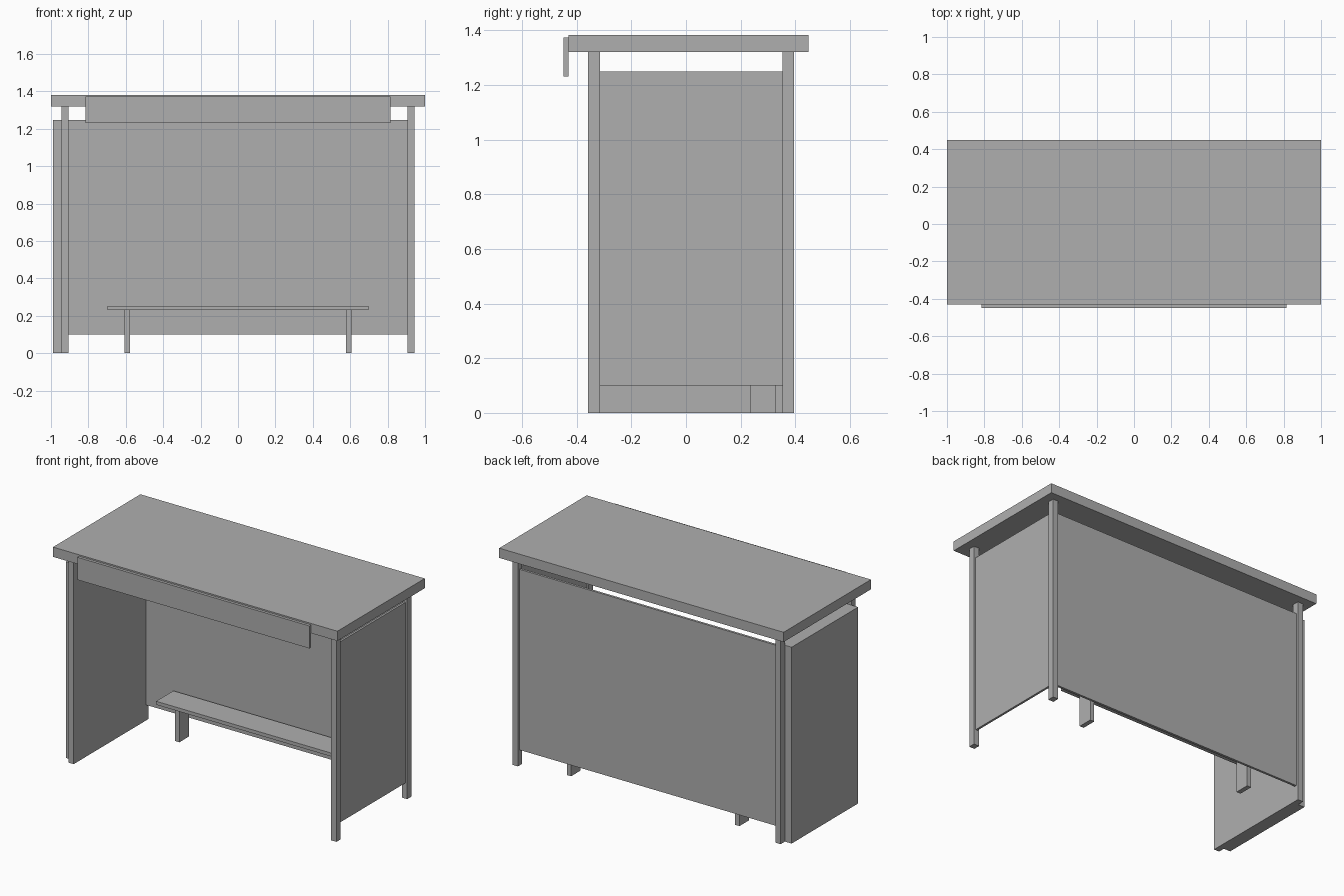
import bpy

cube = bpy.data.objects.get("Cube")
if cube:
    bpy.data.objects.remove(cube, do_unlink=True)

# Single flat colour
grey = bpy.data.materials.new("plain_grey")
grey.use_nodes = True
colour = (0.43, 0.43, 0.43, 1)
grey.diffuse_color = colour
grey.node_tree.nodes["Principled BSDF"].inputs["Base Color"].default_value = colour


def box(name, x, y, z):
    """Box spanning the (low, high) pair given on each axis."""
    spans = (x, y, z)
    bpy.ops.mesh.primitive_cube_add(size=1, location=[(a + b) / 2 for a, b in spans])
    ob = bpy.context.object
    ob.name = name
    ob.scale = [b - a for a, b in spans]
    bpy.ops.object.transform_apply(location=False, rotation=False, scale=True)
    ob.data.materials.append(grey)
    return ob


POST_IN, POST_OUT = 0.905, 0.943
FRONT_Y, BACK_Y = (-0.358, -0.315), (0.353, 0.396)
ROOF_BASE, WALL_TOP, WALL_BASE = 1.32, 1.248, 0.1
between_posts = (FRONT_Y[1], BACK_Y[0])

# Roof slab and sign board on its front edge
box("roof", (-1, 1), (-0.43, 0.448), (ROOF_BASE, 1.382))
box("front_sign_board", (-0.816, 0.816), (-0.448, -0.43), (1.23, 1.373))

# Corner posts
for side, x in (("left", (POST_IN, POST_OUT)), ("right", (-POST_OUT, -POST_IN))):
    for end, y in (("front", FRONT_Y), ("back", BACK_Y)):
        box(f"{end}_{side}_post", x, y, (0, ROOF_BASE))

# Thin wall panes and the thick display case on the right side
box("back_wall", (-POST_IN, POST_IN), (0.367, 0.382), (WALL_BASE, WALL_TOP))
box("left_wall", (0.917, 0.931), between_posts, (WALL_BASE, WALL_TOP))
box("right_display_case", (-0.99, -POST_IN), between_posts, (0, WALL_TOP))

# Bench
box("bench_seat", (-0.698, 0.698), (0.174, 0.348), (0.23, 0.252))
for side, x in (("left", 0.592), ("right", -0.592)):
    box(f"bench_{side}_leg", (x - 0.015, x + 0.015), (0.235, 0.33), (0, 0.23))
